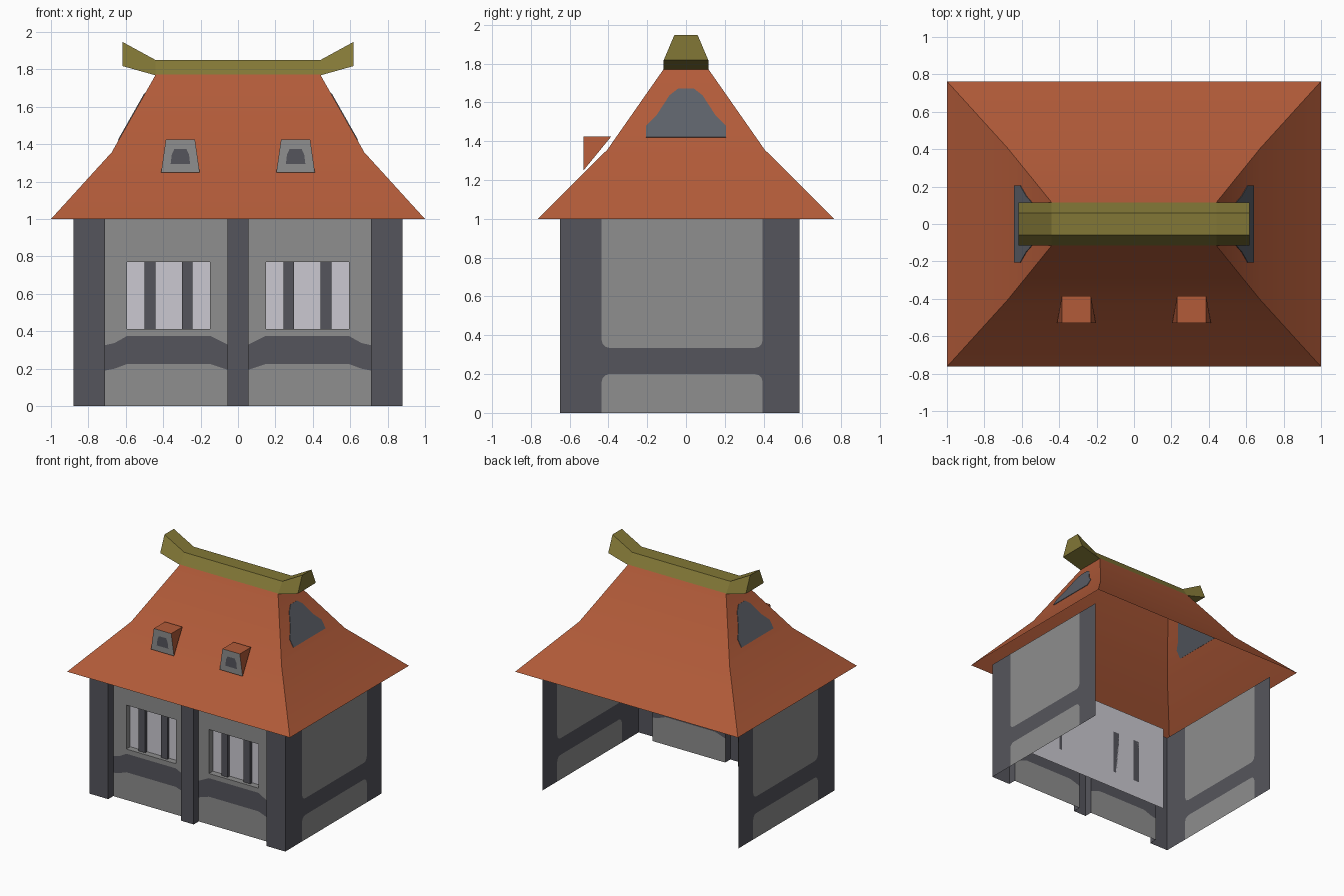
import bpy, bmesh, math
from mathutils import Vector

if "Cube" in bpy.data.objects:
    bpy.data.objects.remove(bpy.data.objects["Cube"])


def material(name, rgb):
    m = bpy.data.materials.new(name)
    lin = [((c / 255 + 0.055) / 1.055) ** 2.4 for c in rgb]
    m.diffuse_color = (*lin, 1)
    m.use_nodes = True
    m.node_tree.nodes["Principled BSDF"].inputs["Base Color"].default_value = m.diffuse_color
    return m


PLASTER = material("grey plaster", (142, 142, 142))
TIMBER = material("dark timber", (85, 85, 92))
PANE = material("pale pane", (203, 201, 209))
TILE = material("orange tile", (178, 91, 57))
RIDGE = material("olive ridge", (130, 119, 54))
SLATE = material("slate vent", (92, 96, 104))


def build(name, faces, mats, mirror=False, smooth=False):
    """faces: list of (corner points, material index)."""
    bm = bmesh.new()
    for pts, mi in faces:
        bm.faces.new([bm.verts.new(p) for p in pts]).material_index = mi
    bmesh.ops.remove_doubles(bm, verts=bm.verts, dist=0.0005)
    bmesh.ops.recalc_face_normals(bm, faces=bm.faces)
    me = bpy.data.meshes.new(name)
    bm.to_mesh(me)
    bm.free()
    for m in mats:
        me.materials.append(m)
    ob = bpy.data.objects.new(name, me)
    bpy.context.collection.objects.link(ob)
    if mirror:
        ob.modifiers.new("mirror", 'MIRROR').use_axis[0] = True
    if smooth:
        bpy.context.view_layer.objects.active = ob
        ob.select_set(True)
        bpy.ops.object.shade_smooth_by_angle(angle=math.radians(30))
        ob.select_set(False)
    return ob


def strip(a, b, mi=0, closed=False):
    """Quads between two matching point rows."""
    n = len(a)
    return [([a[i], a[(i + 1) % n], b[(i + 1) % n], b[i]], mi)
            for i in range(n if closed else n - 1)]


def box(x0, x1, y0, y1, z0, z1):
    lo = [(x0, y0, z0), (x1, y0, z0), (x1, y1, z0), (x0, y1, z0)]
    hi = [(x, y, z1) for x, y, _ in lo]
    return strip(lo, hi, closed=True) + [(lo, 0), (hi, 0)]


WALL_Y, POST_Y = -0.585, -0.65

# Side wall: timber frame around two plaster fields with rounded corners
def arc(cy, cz, a0, r=0.04):
    return [(cy + r * math.cos(math.radians(a0 + t)), cz + r * math.sin(math.radians(a0 + t)))
            for t in (0, 30, 60, 90)]


low = [(0.395, 0)] + arc(0.355, 0.16, 0) + arc(-0.395, 0.16, 90) + [(-0.435, 0)]
high = [(-0.435, 1)] + arc(-0.395, 0.375, 180) + arc(0.355, 0.375, 270) + [(0.395, 1)]
frame = [(POST_Y, 0)] + low[::-1] + [(0.585, 0), (0.585, 1)] + high[::-1] + [(POST_Y, 1)]
side = [([(0.88, y, z) for y, z in poly], mi) for poly, mi in ((frame, 0), (low, 1), (high, 1))]
build("side_wall", side, [TIMBER, PLASTER], mirror=True)


# Posts on the front, folded out of the wall line
def folded_post(name, path, mirror):
    build(name, strip([(x, y, 0) for x, y in path], [(x, y, 1) for x, y in path]), [TIMBER], mirror)


folded_post("corner_post", [(0.88, POST_Y), (0.71, POST_Y), (0.71, WALL_Y)], True)
folded_post("centre_post", [(-0.057, WALL_Y), (-0.057, POST_Y), (0.057, POST_Y), (0.057, WALL_Y)], False)

# Front bay: plaster with a timber rail and a window opening
xs = [0.057, 0.149, 0.593, 0.66, 0.71]
rail_low = [0.195, 0.225, 0.225, 0.2, 0.19]
rail_high = [0.33, 0.375, 0.375, 0.337, 0.326]
rows = [[0] * 5, rail_low, rail_high, [0.413] * 5, [0.77] * 5, [1] * 5]
bay = []
for r in range(5):
    for c in range(4):
        if (r, c) != (3, 1):
            bay.append(([(xs[i], WALL_Y, rows[j][i]) for i, j in
                         ((c, r), (c + 1, r), (c + 1, r + 1), (c, r + 1))], int(r == 1)))
PANE_Y = -0.535
hole = [(xs[1], 0.413), (xs[2], 0.413), (xs[2], 0.77), (xs[1], 0.77)]
bay += strip([(x, WALL_Y, z) for x, z in hole], [(x, PANE_Y, z) for x, z in hole], 0, True)
build("front_bay", bay, [PLASTER, TIMBER], mirror=True)

# Window bars and the pane sheet behind the front wall
bars = box(0.243, 0.3, -0.56, PANE_Y, 0.413, 0.77) + box(0.442, 0.501, -0.56, PANE_Y, 0.413, 0.77)
build("window_bars", bars, [TIMBER], mirror=True)
build("window_pane", [([(x, PANE_Y, z) for x, z in
                        ((-0.745, 0.27), (0.745, 0.27), (0.745, 0.98), (-0.745, 0.98))], 0)], [PANE])

# Flared hip roof, open underneath
rings = [[(-x, -y, z), (x, -y, z), (x, y, z), (-x, y, z)]
         for x, y, z in ((1, 0.763, 1), (0.675, 0.405, 1.357), (0.44, 0.115, 1.772))]
build("roof", strip(rings[0], rings[1], 0, True) + strip(rings[1], rings[2], 0, True),
      [TILE], smooth=True)

# Gable vents: thin plates set through the roof ends
half = [(0.205, 1.42), (0.205, 1.48), (0.15, 1.535), (0.085, 1.635), (0.04, 1.67)]
outline = half + [(-y, z) for y, z in half[::-1]]
slope = 0.235 / 0.415
normal = Vector((1, 0, slope)).normalized() * 0.004
vent = [Vector((0.675 - slope * (z - 1.357), y, z)) for y, z in outline]
outer, inner = [p + normal for p in vent], [p - normal for p in vent]
build("gable_vent", strip(outer, inner, 0, True) + [(outer, 0), (inner, 0)], [SLATE], mirror=True)

# Dormers: tapered front with an inset opening, tiled cheeks and top
F = -0.528
cx = 0.308
front = [(cx + x, F, z) for x, z in ((-0.103, 1.25), (0.103, 1.25), (0.078, 1.425), (-0.078, 1.425))]
opening = [(cx + x, F, z) for x, z in ((-0.052, 1.295), (0.052, 1.295), (0.046, 1.345), (0.032, 1.375),
                                       (-0.032, 1.375), (-0.046, 1.345))]
o = opening
back = [(cx + x, -0.385, 1.425) for x in (0.078, -0.078)]
dormer = [(opening, 2),
          ([front[0], front[1], o[1], o[0]], 1),
          ([front[1], front[2], o[3], o[2], o[1]], 1),
          ([front[2], front[3], o[4], o[3]], 1),
          ([front[3], front[0], o[0], o[5], o[4]], 1),
          ([front[1], back[0], front[2]], 0),
          ([front[0], front[3], back[1]], 0),
          ([front[2], back[0], back[1], front[3]], 0)]
build("dormer", dormer, [TILE, PLASTER, TIMBER], mirror=True)

# Ridge beam with upturned ends
stations = [[(x, -0.115, lo), (x, 0.115, lo), (x, 0.06, hi), (x, -0.06, hi)]
            for x, lo, hi in ((-0.618, 1.818, 1.947), (-0.44, 1.768, 1.85),
                              (0.44, 1.768, 1.85), (0.618, 1.818, 1.947))]
ridge = [(stations[0], 0), (stations[-1], 0)]
for a, b in zip(stations, stations[1:]):
    ridge += strip(a, b, 0, True)
build("ridge_beam", ridge, [RIDGE])
